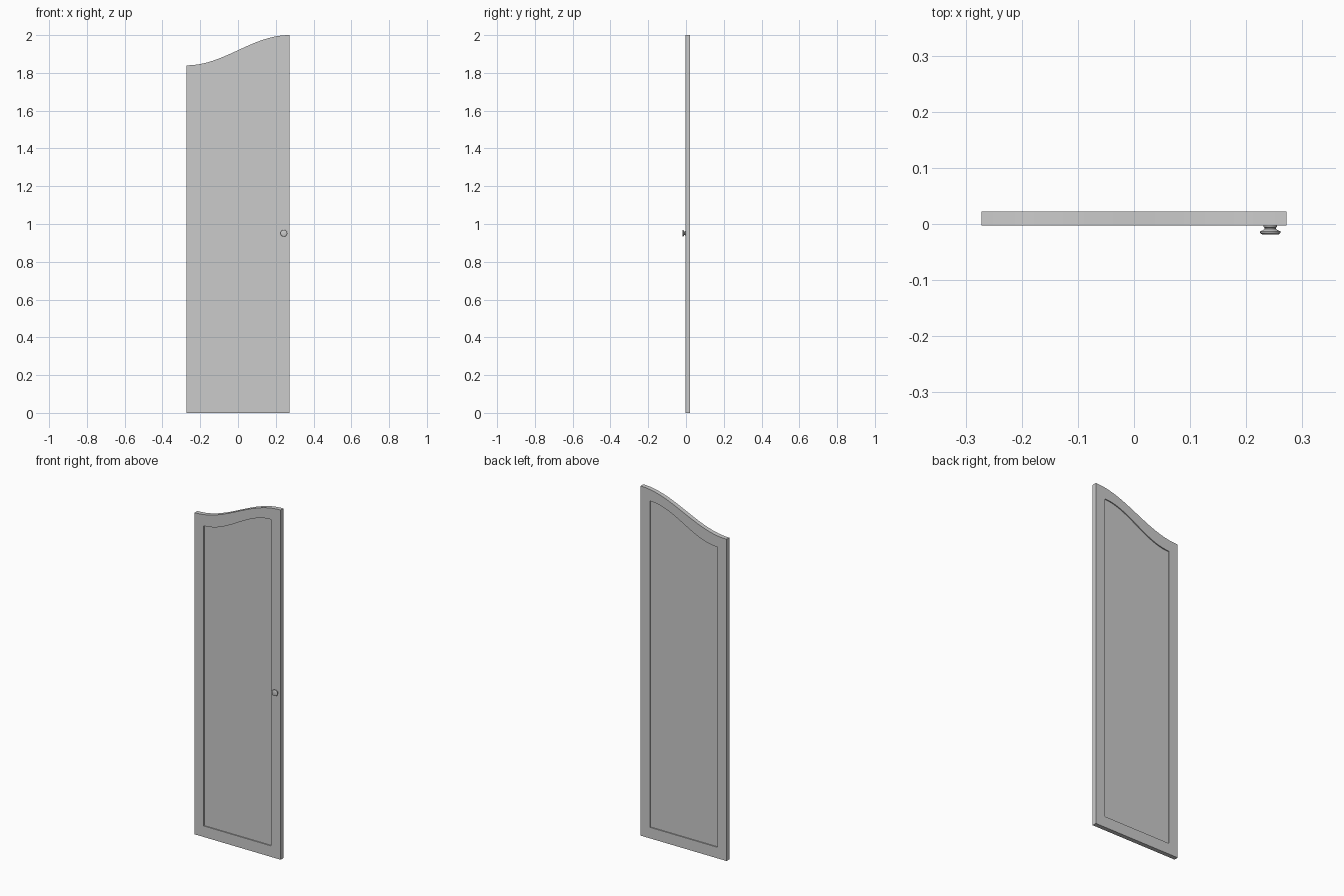
import bpy, bmesh, math

if "Cube" in bpy.data.objects:
    bpy.data.objects.remove(bpy.data.objects["Cube"])

FRONT, BACK = -0.003, 0.022
RECESS = 0.006
N = 24


def outline(x0, x1, z0, left, right):
    """Bottom edge plus an S-curved top, as a closed list of (x, z)."""
    pts = [(x0, z0), (x1, z0)]
    for i in range(N, -1, -1):
        t = i / N
        pts.append((x0 + (x1 - x0) * t,
                    left + (right - left) * (1 - math.cos(math.pi * t)) / 2))
    return pts


def finish(bm, name, smooth=True):
    bmesh.ops.recalc_face_normals(bm, faces=bm.faces)
    me = bpy.data.meshes.new(name)
    bm.to_mesh(me)
    bm.free()
    ob = bpy.data.objects.new(name, me)
    bpy.context.collection.objects.link(ob)
    if smooth:
        bpy.ops.object.select_all(action='DESELECT')
        ob.select_set(True)
        bpy.context.view_layer.objects.active = ob
        bpy.ops.object.shade_smooth_by_angle(angle=math.radians(30))
    return ob


def bridge(bm, a, b):
    n = len(a)
    for i in range(n):
        j = (i + 1) % n
        bm.faces.new((a[i], a[j], b[j], b[i]))


def ring(bm, pts, y):
    return [bm.verts.new((x, y, z)) for x, z in pts]


outer = outline(-0.272, 0.272, 0.0, 1.84, 2.0)
inner = outline(-0.215, 0.212, 0.063, 1.78, 1.93)

# Door frame: closed tube of four outlines around the opening
bm = bmesh.new()
loops = [ring(bm, outer, FRONT), ring(bm, outer, BACK),
         ring(bm, inner, BACK), ring(bm, inner, FRONT)]
for k in range(4):
    bridge(bm, loops[k], loops[(k + 1) % 4])
finish(bm, "door_frame")

# Recessed panel, set back from both faces
bm = bmesh.new()
a = ring(bm, inner, FRONT + RECESS)
b = ring(bm, inner, BACK - RECESS)
bridge(bm, a, b)
bm.faces.new(a)
bm.faces.new(b)
finish(bm, "door_panel")

# Round knob, turned about the y axis
profile = [(0.012, FRONT), (0.012, -0.005), (0.010, -0.007), (0.010, -0.009),
           (0.013, -0.011), (0.018, -0.013), (0.018, -0.016),
           (0.016, -0.018), (0.013, -0.019)]
bm = bmesh.new()
rings = []
for r, y in profile:
    circle = [(0.243 + r * math.cos(2 * math.pi * i / 24),
               0.951 + r * math.sin(2 * math.pi * i / 24)) for i in range(24)]
    rings.append(ring(bm, circle, y))
for a, b in zip(rings, rings[1:]):
    bridge(bm, a, b)
bm.faces.new(rings[0])
bm.faces.new(rings[-1])
finish(bm, "door_knob")
